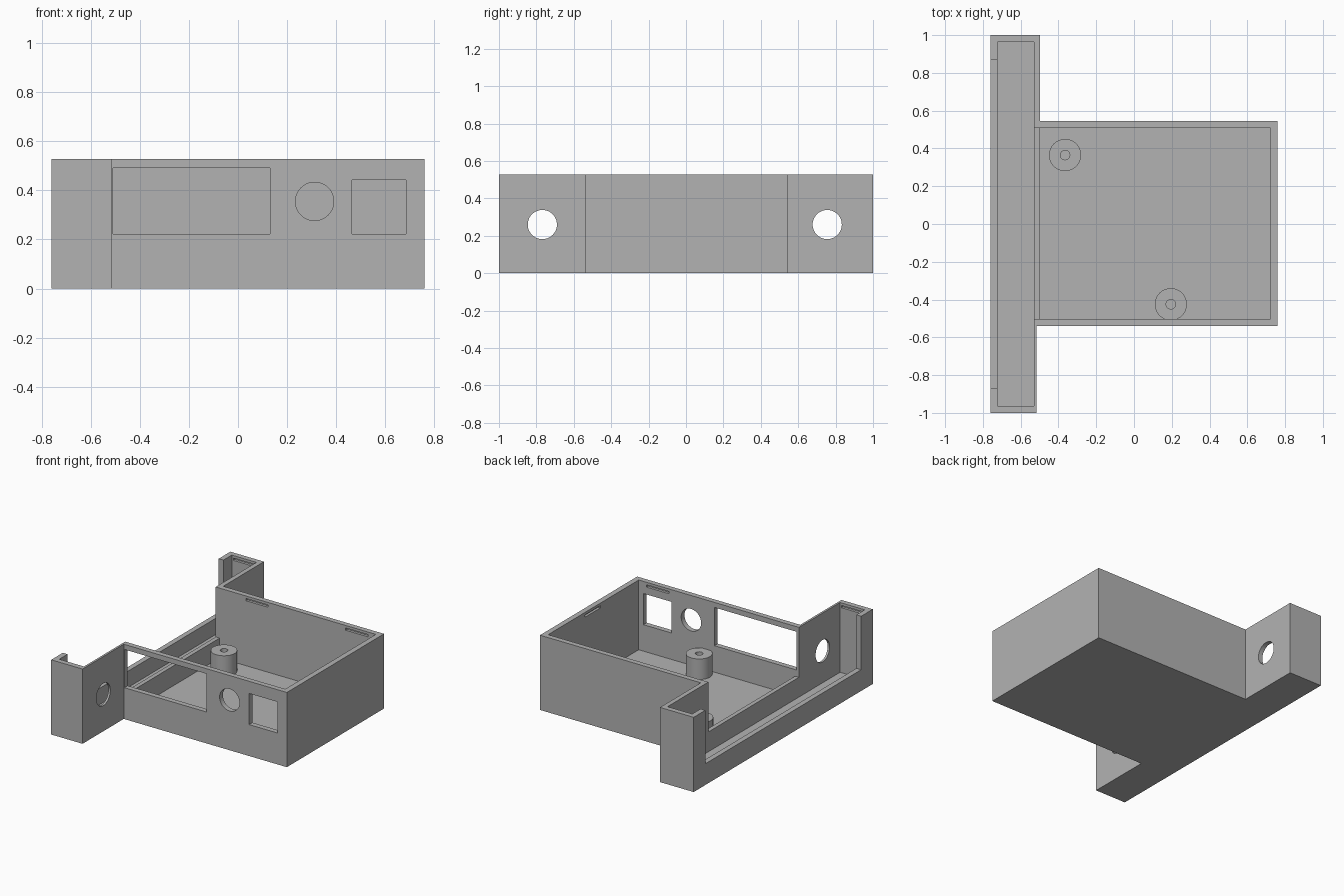
import bpy
import bmesh
from math import pi
from mathutils import Matrix

cube = bpy.data.objects.get("Cube")
if cube:
    bpy.data.objects.remove(cube, do_unlink=True)

grey = bpy.data.materials.new("plain grey")
grey.use_nodes = True
grey.diffuse_color = (0.45, 0.45, 0.45, 1)
grey.node_tree.nodes["Principled BSDF"].inputs["Base Color"].default_value = (0.45, 0.45, 0.45, 1)

HEIGHT, FLOOR, WALL = 0.528, 0.035, 0.037
LOW_WALL, DIVIDER = 0.15, 0.175


def add_object(name, bm):
    mesh = bpy.data.meshes.new(name)
    bmesh.ops.recalc_face_normals(bm, faces=bm.faces)
    bm.to_mesh(mesh)
    bm.free()
    mesh.materials.append(grey)
    obj = bpy.data.objects.new(name, mesh)
    bpy.context.collection.objects.link(obj)
    return obj


def prism(name, outline, z0, z1):
    bm = bmesh.new()
    face = bm.faces.new([bm.verts.new((x, y, z0)) for x, y in outline])
    top = bmesh.ops.extrude_face_region(bm, geom=[face])["geom"]
    for v in top:
        if isinstance(v, bmesh.types.BMVert):
            v.co.z = z1
    return add_object(name, bm)


def box(name, x0, x1, y0, y1, z0, z1):
    return prism(name, [(x0, y0), (x1, y0), (x1, y1), (x0, y1)], z0, z1)


def cylinder(name, centre, radius, depth, axis="Z"):
    turn = {"X": Matrix.Rotation(pi / 2, 4, "Y"), "Y": Matrix.Rotation(pi / 2, 4, "X"),
            "Z": Matrix.Identity(4)}[axis]
    bm = bmesh.new()
    bmesh.ops.create_cone(bm, cap_ends=True, segments=48, radius1=radius, radius2=radius,
                          depth=depth, matrix=Matrix.Translation(centre) @ turn)
    return add_object(name, bm)


def activate(obj):
    bpy.ops.object.select_all(action="DESELECT")
    obj.select_set(True)
    bpy.context.view_layer.objects.active = obj


def cut(target, cutter):
    cutter.hide_render = True
    mod = target.modifiers.new("cut", "BOOLEAN")
    mod.operation, mod.solver, mod.object = "DIFFERENCE", "EXACT", cutter
    activate(target)
    bpy.ops.object.modifier_apply(modifier=mod.name)
    bpy.data.objects.remove(cutter, do_unlink=True)


# Solid T-shaped body
shell = prism("enclosure_shell", [
    (-0.76, -1), (-0.515, -1), (-0.515, -0.54), (0.76, -0.54),
    (0.76, 0.545), (-0.497, 0.545), (-0.497, 1), (-0.76, 1)], 0, HEIGHT)

# Main cavity, side channel and the low divider between them
cut(shell, box("main_cavity", -0.5, 0.722, -0.503, 0.508, FLOOR, 1))
cut(shell, box("channel_cavity", -0.76 + WALL, -0.53, -0.963, 0.963, FLOOR, 1))
cut(shell, box("divider_gap", -0.56, -0.48, -0.503, 0.508, DIVIDER, 1))

# Open side of the channel
cut(shell, box("side_opening", -0.8, -0.71, -0.87, 0.87, LOW_WALL, 1))

# Front panel openings
cut(shell, box("display_window", -0.51, 0.13, -0.6, -0.48, 0.222, 0.492))
cut(shell, box("square_port", 0.465, 0.685, -0.6, -0.48, 0.222, 0.442))
cut(shell, cylinder("round_port", (0.312, -0.52, 0.355), 0.078, 0.15, "Y"))

# Mounting holes through both wings
for y in (-0.768, 0.755):
    cut(shell, cylinder("wing_hole", (-0.515, y, 0.26), 0.078, 0.1, "X"))

# Snap-fit grooves near the rim
GROOVE = (0.494, 0.51)
for x0, x1, y in ((-0.295, -0.12, 0.508), (0.485, 0.66, 0.508), (0.485, 0.66, -0.503),
                  (-0.71, -0.54, 0.963), (-0.71, -0.54, -0.963)):
    cut(shell, box("groove", x0, x1, y - 0.018, y + 0.018, *GROOVE))
cut(shell, box("groove", 0.704, 0.74, -0.075, 0.095, *GROOVE))

# Screw posts with blind holes
for name, x, y in (("rear_screw_post", -0.365, 0.365), ("front_screw_post", 0.195, -0.425)):
    post = cylinder(name, (x, y, 0.105), 0.085, 0.15)
    cut(post, cylinder("screw_hole", (x, y, 0.155), 0.025, 0.24))
    activate(post)
    bpy.ops.object.shade_smooth_by_angle()

activate(shell)
bpy.ops.object.shade_smooth_by_angle()
